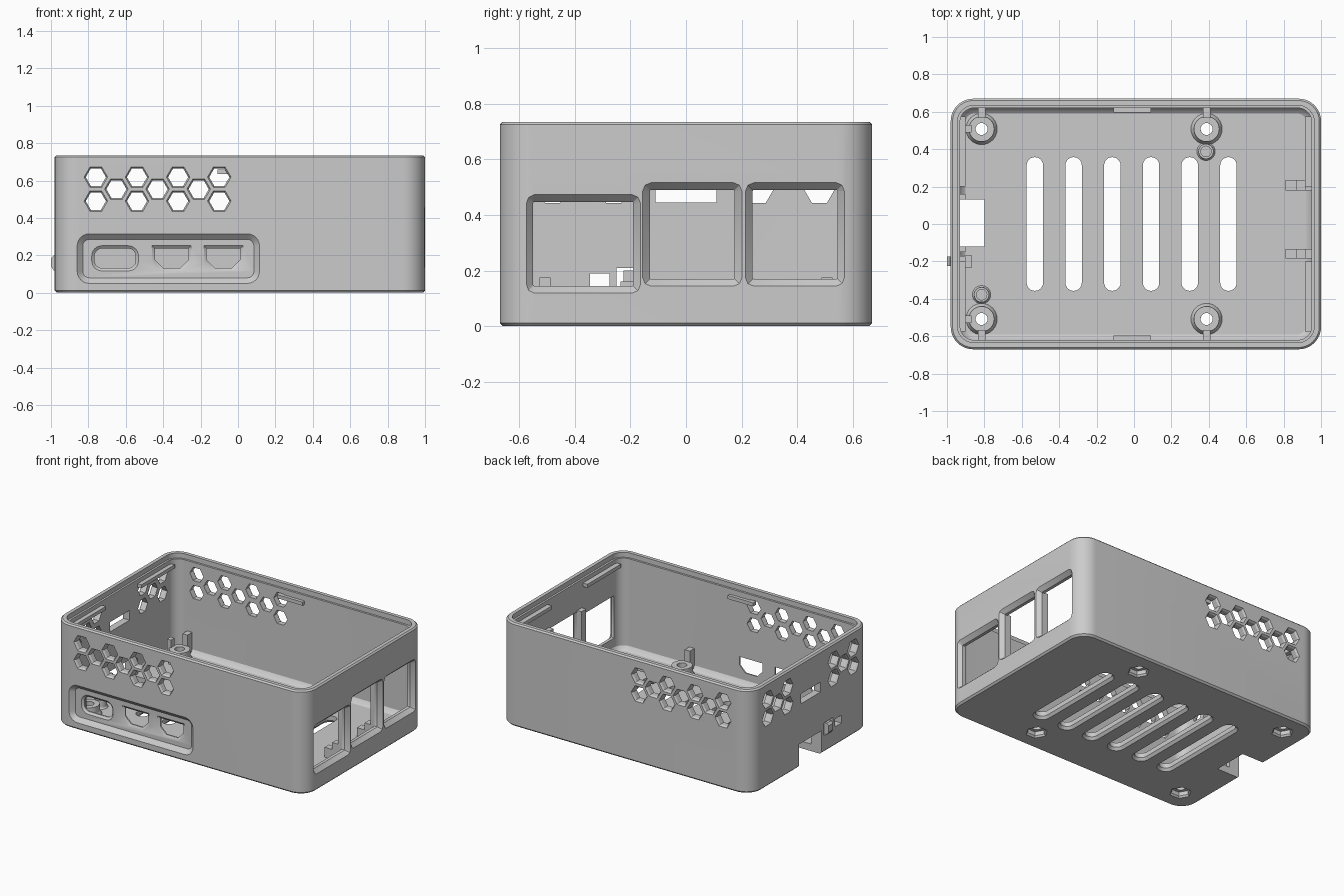
import bpy, bmesh
from math import pi, cos, sin, radians

cube = bpy.data.objects.get("Cube")
if cube:
    bpy.data.objects.remove(cube, do_unlink=True)

grey = bpy.data.materials.new("light grey plastic")
grey.use_nodes = True
GREY = (0.6, 0.6, 0.6, 1)
grey.diffuse_color = GREY
grey.node_tree.nodes["Principled BSDF"].inputs["Base Color"].default_value = GREY


# 2D outlines, each a function of an outward offset
def rounded(w, h, r, n=6):
    def outline(o):
        rr = max(r + o, 0.002)
        pts = []
        for k, (sx, sy) in enumerate(((1, 1), (-1, 1), (-1, -1), (1, -1))):
            for i in range(n + 1):
                a = (k + i / n) * pi / 2
                pts.append((sx * (w / 2 + o - rr) + rr * cos(a),
                            sy * (h / 2 + o - rr) + rr * sin(a)))
        return pts
    return outline


def ngon(r, n):
    return lambda o: [((r + o) * cos(2 * pi * i / n), (r + o) * sin(2 * pi * i / n))
                      for i in range(n)]


def plug(w, h, c):
    def outline(o):
        x, z = w / 2 + o, h / 2 + o
        return [(x, z), (-x, z), (-x, c - z), (c - x, -z), (x - c, -z), (x, c - z)]
    return outline


def loft(bm, outline, centre, axis, levels, closed=False):
    """Stack an outline along an axis; levels are (depth, offset)."""
    rings = []
    for d, o in levels:
        ring = []
        for u, v in outline(o):
            u, v = u + centre[0], v + centre[1]
            ring.append(bm.verts.new({"x": (d, u, v), "y": (u, d, v), "z": (u, v, d)}[axis]))
        rings.append(ring)
    n = len(rings[0])
    pairs = list(zip(rings, rings[1:]))
    if closed:
        pairs.append((rings[-1], rings[0]))
    faces = [bm.faces.new((a[i], a[(i + 1) % n], b[(i + 1) % n], b[i]))
             for a, b in pairs for i in range(n)]
    if not closed:
        faces += [bm.faces.new(rings[0]), bm.faces.new(rings[-1])]
    bmesh.ops.recalc_face_normals(bm, faces=faces)


def box(bm, x0, x1, y0, y1, z0, z1):
    loft(bm, lambda o: [(x0, y0), (x1, y0), (x1, y1), (x0, y1)], (0, 0), "z", ((z0, 0), (z1, 0)))


def finish(bm, name):
    mesh = bpy.data.meshes.new(name)
    bm.to_mesh(mesh)
    bm.free()
    obj = bpy.data.objects.new(name, mesh)
    bpy.context.collection.objects.link(obj)
    mesh.materials.append(grey)
    return obj


def cut(target, bm):
    tool = finish(bm, "cutter")
    mod = target.modifiers.new("cut", "BOOLEAN")
    mod.operation, mod.solver, mod.object = "DIFFERENCE", "EXACT", tool
    bpy.context.view_layer.objects.active = target
    bpy.ops.object.modifier_apply(modifier=mod.name)
    bpy.data.objects.remove(tool, do_unlink=True)


def smooth(obj):
    bpy.ops.object.select_all(action="DESELECT")
    obj.select_set(True)
    bpy.context.view_layer.objects.active = obj
    bpy.ops.object.shade_smooth_by_angle(angle=radians(30))


# Tray shell with a stepped rim
HIGH = 0.735
bm = bmesh.new()
loft(bm, rounded(1.98, 1.34, 0.12, 10), (0.01, 0), "z",
     ((0, -0.012), (0.012, 0), (HIGH - 0.01, 0), (HIGH, -0.01)))
shell = finish(bm, "case_shell")
bm = bmesh.new()
loft(bm, rounded(1.88, 1.24, 0.075, 10), (0.01, 0), "z",
     ((0.05, -0.03), (0.06, -0.013), (0.08, 0), (0.7, 0), (0.7, 0.014), (0.9, 0.014)))
cut(shell, bm)

# Honeycomb vents, side windows, floor slots and screw holes
bm = bmesh.new()
STEP = 0.22


def vent(u, z, axis, outer, inward):
    loft(bm, ngon(0.054, 6), (u, z), axis,
         [(outer + inward * d, o) for d, o in ((-0.03, 0.009), (0, 0.009), (0.012, 0), (0.09, 0))])


def honeycomb(start, pairs, axis, outer, inward):
    for i in range(pairs):
        u = start + STEP * i
        vent(u, 0.49, axis, outer, inward)
        vent(u, 0.618, axis, outer, inward)
        if i < pairs - 1:
            vent(u + STEP / 2, 0.554, axis, outer, inward)


for side in (-1, 1):
    honeycomb(-0.76, 4, "y", side * 0.67, -side)
    honeycomb(side * 0.37 - STEP / 2, 2, "x", -0.98, 1)
for y0, y1, z0, z1 in ((-0.55, -0.19, 0.145, 0.447), (-0.13, 0.175, 0.17, 0.49),
                       (0.24, 0.545, 0.17, 0.49)):
    loft(bm, rounded(y1 - y0, z1 - z0, 0.004, 2), ((y0 + y1) / 2, (z0 + z1) / 2), "x",
         ((0.88, 0), (0.972, 0), (1.0, 0.026), (1.03, 0.026)))
for i in range(6):
    loft(bm, rounded(0.088, 0.715, 0.044), (-0.53 + 0.207 * i, 0), "z",
         ((-0.05, 0.015), (0, 0.015), (0.018, 0), (0.1, 0)))
MOUNTS = [(x, y) for x in (-0.815, 0.388) for y in (-0.508, 0.508)]
for m in MOUNTS:
    loft(bm, ngon(0.032, 24), m, "z", ((-0.05, 0), (0.1, 0)))
# Rear-facing slot and openings of the card end
box(bm, -1.05, -0.85, -0.11, 0.11, 0.445, 0.515)
box(bm, -1.05, -0.8, -0.12, 0.13, -0.1, 0.165)
box(bm, -1.05, -0.9, -0.25, -0.15, 0.12, 0.21)
box(bm, -1.05, -0.9, -0.345, -0.275, 0.135, 0.19)
cut(shell, bm)

# Hexagonal nut pockets underneath, and the front connector recess
bm = bmesh.new()
for m in MOUNTS:
    loft(bm, ngon(0.062, 6), m, "z", ((-0.05, 0.01), (0, 0.01), (0.012, 0), (0.04, 0)))
loft(bm, rounded(0.915, 0.205, 0.035), (-0.3725, 0.1825), "y",
     ((-0.72, 0.03), (-0.67, 0.03), (-0.642, 0)))
cut(shell, bm)

# Connector ports
bm = bmesh.new()
PORT = ((-0.66, 0.015), (-0.642, 0.015), (-0.63, 0), (-0.55, 0))
loft(bm, rounded(0.22, 0.105, 0.04), (-0.657, 0.184), "y", PORT)
for x in (-0.355, -0.078):
    loft(bm, plug(0.18, 0.105, 0.045), (x, 0.184), "y", PORT)
cut(shell, bm)
smooth(shell)

# Screw standoffs, each with two locating posts
for m in MOUNTS:
    x, y = m
    s = 1 if y > 0 else -1
    bm = bmesh.new()
    loft(bm, ngon(0.032, 32), m, "z",
         ((0.042, 0), (0.042, 0.055), (0.065, 0.045), (0.075, 0.038), (0.12, 0.036), (0.12, 0)),
         closed=True)
    smooth(finish(bm, "screw_standoff"))
    bm = bmesh.new()
    ys = sorted((y + s * 0.06, s * 0.625))
    box(bm, x - 0.02, x + 0.02, *ys, 0.045, 0.2)
    if x < 0:
        box(bm, x - 0.085, x - 0.055, y - 0.02, y + 0.02, 0.045, 0.175)
    finish(bm, "locating_posts")

# Small blind bosses
for m in ((-0.815, -0.378), (0.385, 0.388)):
    bm = bmesh.new()
    loft(bm, ngon(0.028, 28), m, "z",
         ((0.045, 0), (0.045, 0.024), (0.06, 0.014), (0.11, 0.012), (0.11, 0)), closed=True)
    smooth(finish(bm, "blind_boss"))

# Lid ridges and catches inside the rim
bm = bmesh.new()
for s in (-1, 1):
    for x0, x1 in ((-0.94, -0.9), (0.915, 0.96)):
        box(bm, x0, x1, *sorted((s * 0.2, s * 0.575)), 0.645, 0.67)
    box(bm, -0.11, 0.09, *sorted((s * 0.597, s * 0.63)), 0.635, 0.66)
finish(bm, "lid_catches")

# Window ribs and board stops
bm = bmesh.new()
for y0, y1 in ((-0.185, -0.135), (0.18, 0.235)):
    box(bm, 0.915, 0.96, y0, y1, 0.045, 0.5)
    box(bm, 0.81, 0.93, y0, y1, 0.045, 0.12)
    box(bm, 0.87, 0.93, y0, y1, 0.045, 0.17)
finish(bm, "window_ribs")

# Card bay walls and the protruding latch
bm = bmesh.new()
box(bm, -0.955, -0.87, -0.235, -0.165, 0.045, 0.16)
loft(bm, lambda o: [(-0.9, 0.12), (-0.985, 0.12), (-1.0, 0.14), (-1.0, 0.185),
                    (-0.985, 0.2), (-0.9, 0.2)], (0, 0), "y", ((-0.225, 0), (-0.175, 0)))
for y0, y1 in ((-0.15, -0.12), (0.13, 0.16)):
    box(bm, -0.95, -0.9, y0, y1, 0.045, 0.165)
finish(bm, "card_latch")
